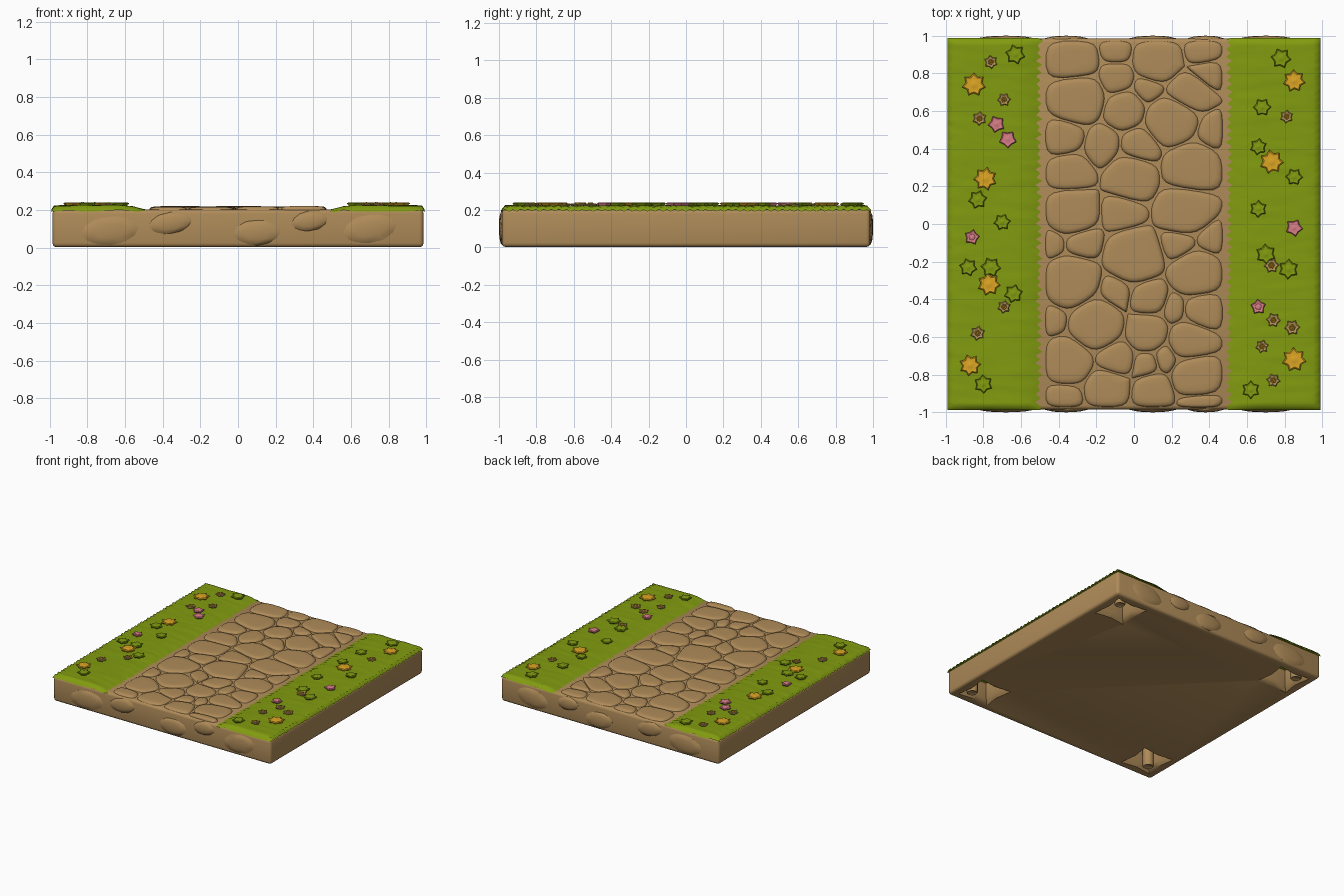
import bpy, bmesh, math, random
from mathutils import Vector, Matrix

if "Cube" in bpy.data.objects:
    bpy.data.objects.remove(bpy.data.objects["Cube"])

random.seed(4)


def material(name, rgb):
    m = bpy.data.materials.new(name)
    m.diffuse_color = (*rgb, 1)
    m.use_nodes = True
    m.node_tree.nodes["Principled BSDF"].inputs["Base Color"].default_value = m.diffuse_color
    return m


EARTH = material("earth", (0.43, 0.26, 0.10))
GRASS = material("grass_green", (0.22, 0.33, 0.005))
YELLOW = material("petal_yellow", (0.72, 0.38, 0.018))
PINK = material("petal_pink", (0.68, 0.205, 0.24))
TAN = material("petal_tan", (0.45, 0.28, 0.09))


def finish(name, bm, mat, angle=50):
    bmesh.ops.recalc_face_normals(bm, faces=bm.faces)
    me = bpy.data.meshes.new(name)
    bm.to_mesh(me)
    bm.free()
    ob = bpy.data.objects.new(name, me)
    bpy.context.collection.objects.link(ob)
    me.materials.append(mat)
    me.shade_smooth()
    me.set_sharp_from_angle(angle=math.radians(angle))
    return ob


def loft(bm, rings):
    """Skin a stack of equal-length closed rings and cap both ends."""
    rows = [[bm.verts.new(p) for p in r] for r in rings]
    n = len(rows[0])
    for a, b in zip(rows, rows[1:]):
        for i in range(n):
            bm.faces.new((a[i], a[(i + 1) % n], b[(i + 1) % n], b[i]))
    bm.faces.new(rows[0][::-1])
    bm.faces.new(rows[-1])


def square(cx, cy, h, z, pinch=0.0):
    pts = []
    for k in range(8):
        a = k * math.pi / 4 + math.pi / 4
        r = h * math.sqrt(2) if k % 2 == 0 else h * (1 - pinch)
        pts.append((cx + r * math.cos(a), cy + r * math.sin(a), z))
    return pts


CORNERS = [(sx, sy) for sx in (-1, 1) for sy in (-1, 1)]

# earth slab with rounded edges
bm = bmesh.new()
bmesh.ops.create_cube(bm, size=1, matrix=Matrix.Translation((0, 0, 0.102))
                      @ Matrix.Diagonal((1.97, 1.97, 0.2, 1)))
bmesh.ops.bevel(bm, geom=bm.edges[:], offset=0.022, segments=3, profile=0.5, affect='EDGES')
slab = finish("earth_slab", bm, EARTH)

# flared corner sockets cut in the underside
bm = bmesh.new()
for sx, sy in CORNERS:
    x, y = sx * 0.79, sy * 0.79
    loft(bm, [square(x, y, 0.15, -0.01, 0.15), square(x, y, 0.10, 0.035, 0.1),
              square(x, y, 0.10, 0.17)])
cutter = finish("socket_cutter", bm, EARTH)
cutter.hide_render = True
mod = slab.modifiers.new("sockets", 'BOOLEAN')
mod.object = cutter
mod.solver = 'EXACT'
bpy.context.view_layer.update()
cut = bpy.data.meshes.new_from_object(slab.evaluated_get(bpy.context.evaluated_depsgraph_get()))
slab.modifiers.clear()
slab.data = cut
bpy.data.objects.remove(cutter)

# green socket ceilings and earth pegs
bm = bmesh.new()
pegs = bmesh.new()
for sx, sy in CORNERS:
    x, y = sx * 0.79, sy * 0.79
    loft(bm, [square(x, y, 0.099, 0.163), square(x, y, 0.099, 0.169)])
    loft(pegs, [[(sx * 0.855 + r * math.cos(k * math.pi / 6),
                  sy * 0.855 + r * math.sin(k * math.pi / 6), z) for k in range(12)]
                for r, z in ((0.025, 0.012), (0.036, 0.006), (0.042, 0.015), (0.042, 0.16))])
finish("socket_ceilings", bm, GRASS)
finish("socket_pegs", pegs, EARTH)

# shallow rocks swelling out of the front and back walls
bm = bmesh.new()
for sy in (-1, 1):
    for x, w, z, h in ((-0.68, 0.16, 0.09, 0.08), (-0.36, 0.12, 0.13, 0.06), (0.1, 0.13, 0.08, 0.07),
                       (0.38, 0.1, 0.14, 0.055), (0.7, 0.15, 0.1, 0.08)):
        m = Matrix.Translation((x, sy * 0.98, z)) @ Matrix.Rotation(random.uniform(-.2, .2), 4, 'Y') \
            @ Matrix.Diagonal((w, 0.02, h, 1))
        bmesh.ops.create_icosphere(bm, subdivisions=2, radius=1, matrix=m)
finish("wall_rocks", bm, EARTH)

# paving stones: power-diagram cells around (x, y, size)
STONES = [(-.33, .87, .14), (-.1, .92, .07), (-.1, .78, .08), (.13, .88, .13), (.35, .92, .08),
          (.37, .8, .07), (-.31, .67, .15), (-.05, .6, .1), (.08, .72, .06), (.29, .7, .11),
          (.2, .54, .14), (-.37, .46, .11), (-.17, .41, .1), (.03, .4, .11), (.4, .48, .06),
          (-.34, .27, .12), (-.01, .25, .14), (.3, .29, .15),
          (-.33, .07, .14), (-.06, .07, .1), (.27, .08, .15), (-.42, -.1, .06), (-.28, -.1, .09),
          (0, -.17, .15), (.24, -.1, .09), (.4, -.08, .07), (-.33, -.31, .15), (.33, -.26, .13),
          (-.1, -.37, .09), (.07, -.4, .1), (.22, -.45, .06), (-.2, -.53, .15), (-.42, -.5, .06),
          (.06, -.57, .11), (.36, -.46, .1), (.3, -.62, .11), (.17, -.71, .05), (-.35, -.73, .13),
          (-.1, -.71, .1), (.06, -.74, .06), (-.15, -.87, .11), (.1, -.89, .09), (.33, -.81, .12),
          (-.36, -.91, .07), (.34, -.94, .07)]


def clip(poly, n, d):
    out = []
    for a, b in zip(poly, poly[1:] + poly[:1]):
        da, db = a.dot(n) - d, b.dot(n) - d
        if da <= 0:
            out.append(a)
        if da * db < 0:
            out.append(a.lerp(b, da / (da - db)))
    return out


bm = bmesh.new()
for i, (x, y, r) in enumerate(STONES):
    p = Vector((x, y))
    cell = [Vector(c) for c in ((-.475, -.975), (.475, -.975), (.475, .975), (-.475, .975))]
    for j, (u, v, s) in enumerate(STONES):
        if j != i and cell:
            q = Vector((u, v))
            cell = clip(cell, (q - p) * 2, q.dot(q) - p.dot(p) + r * r - s * s)
    if len(cell) < 3:
        continue
    for t in (0.2, 0.25):                      # round the corners
        cell = [c for a, b in zip(cell, cell[1:] + cell[:1]) for c in (a.lerp(b, t), a.lerp(b, 1 - t))]
    mid = sum(cell, Vector((0, 0))) / len(cell)
    size = sum((c - mid).length for c in cell) / len(cell)
    top = random.uniform(0.214, 0.219)
    rings = []
    for inset, z in ((.004, .197), (.008, .206), (.018, top - .003), (.035, top), (.07, top + .001)):
        k = max(0.15, 1 - inset / size)
        rings.append([(*(mid + (c - mid) * k), z) for c in cell])
    loft(bm, rings)
finish("paving_stones", bm, EARTH, 70)

# grass strips with ragged edges that fold down over the slab
PROFILE = [(.49, .198), (.52, .206), (.56, .217), (.62, .222), (.69, .223), (.76, .222), (.83, .223),
           (.9, .223), (.95, .222), (.976, .216), (.989, .197)]
ROWS = 96
for side, sx in (("left", -1), ("right", 1)):
    bm = bmesh.new()
    rows = []
    for j in range(ROWS + 1):
        y = -0.988 + 1.976 * j / ROWS
        tuft = random.uniform(0.006, 0.022) * (1 if j % 2 else -1)
        end = j in (0, ROWS)
        row = []
        for k, (x, z) in enumerate(PROFILE):
            if k < 2:
                x -= tuft * (1 - 0.4 * k)
            elif k < len(PROFILE) - 2:
                z += random.uniform(-.003, .003)
            else:
                z += tuft * 0.35
            if end:
                z = min(z, 0.197 + random.uniform(-.008, .006))
            row.append(bm.verts.new((sx * x, y, z)))
        rows.append(row)
    for a, b in zip(rows, rows[1:]):
        for k in range(len(PROFILE) - 1):
            f = bm.faces.new((a[k], a[k + 1], b[k + 1], b[k]))
    strip = finish("grass_strip_" + side, bm, GRASS, 80)
    if strip.data.polygons[len(strip.data.polygons) // 2].normal.z < 0:
        strip.data.flip_normals()


# star-shaped flowers and leaf clumps
def rosette(bm, x, y, r, petals, top=0.238):
    turn = random.uniform(0, 6.28)
    r *= random.uniform(0.9, 1.1)
    rings = []
    for k, z, star in ((.55, .214, .1), (1, top - .006, .3), (.85, top - .001, .3), (.4, top - .004, .1),
                       (.2, top, 0)):
        ring = []
        for i in range(petals * 2):
            a = turn + i * math.pi / petals
            rr = r * k * (1 - star * (i % 2))
            ring.append((x + rr * math.cos(a), y + rr * math.sin(a), z))
        rings.append(ring)
    loft(bm, rings)


YELLOWS = [(-.85, .74), (-.79, .24), (-.77, -.32), (-.87, -.75), (.85, .76), (.73, .33), (.85, -.72)]
PINKS = [(-.67, .45), (-.73, .53), (-.86, -.07), (.85, -.02), (.66, -.44)]
TANS = [(-.76, .86), (-.69, .66), (-.82, .56), (-.69, -.44), (-.83, -.58), (.81, .57), (.74, -.51),
        (.84, -.55), (.68, -.65), (.74, -.83), (.73, -.22)]
LEAVES = [(-.63, .9), (-.83, .13), (-.7, .01), (-.88, -.23), (-.76, -.23), (-.64, -.37), (-.8, -.85),
          (.78, .88), (.68, .62), (.66, .41), (.85, .25), (.66, .08), (.7, -.16), (.82, -.24), (.62, -.88)]
for name, spots, r, petals, mat, top in (
        ("yellow_flowers", YELLOWS, .06, 7, YELLOW, .24), ("pink_flowers", PINKS, .046, 5, PINK, .24),
        ("tan_flowers", TANS, .039, 6, TAN, .236), ("flower_centres", TANS, .016, 6, YELLOW, .241),
        ("leaf_clumps", LEAVES, .05, 6, GRASS, .24)):
    bm = bmesh.new()
    for x, y in spots:
        rosette(bm, x, y, r, petals, top)
    finish(name, bm, mat, 40)
